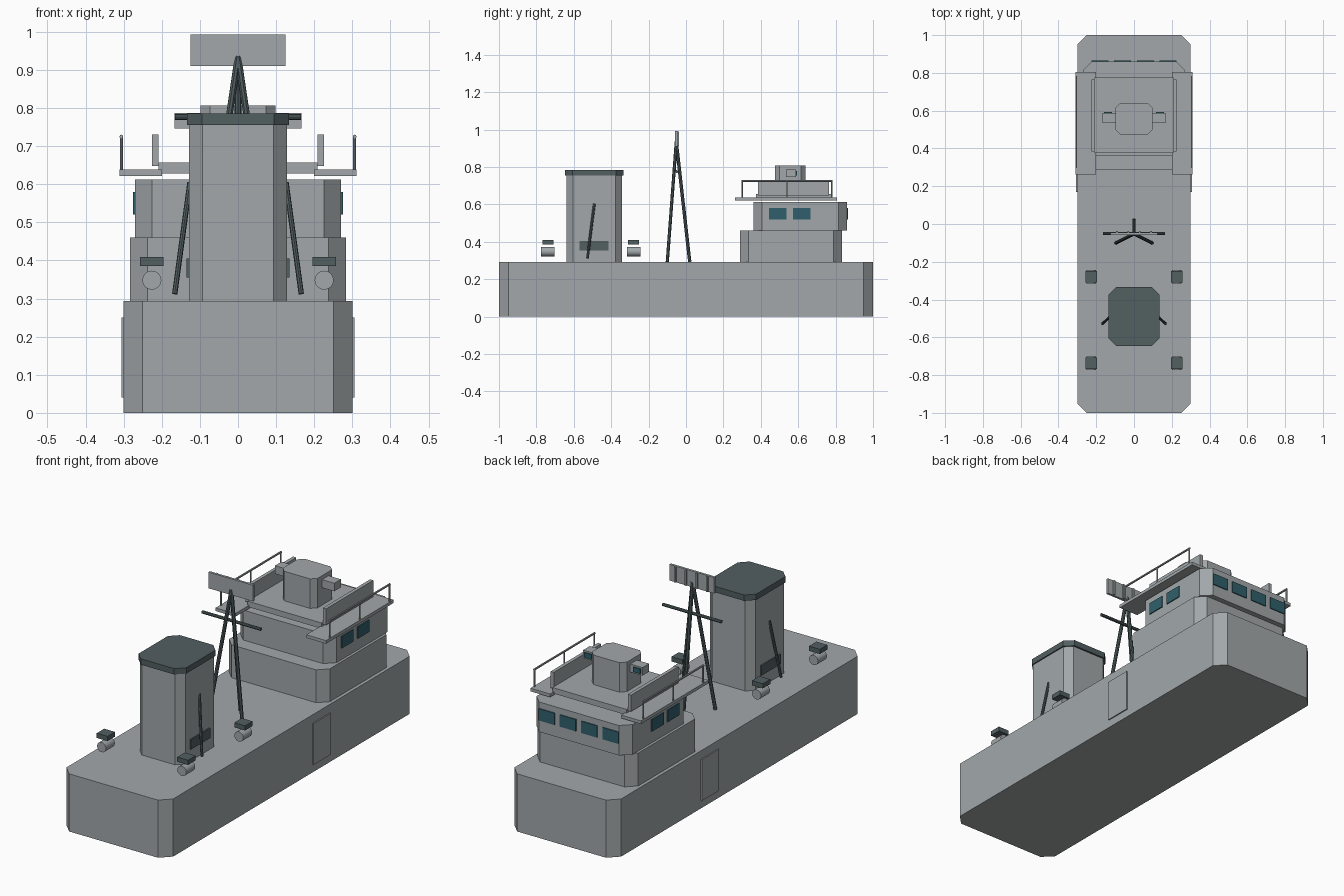
import bpy
import bmesh
from math import pi
from mathutils import Vector

cube = bpy.data.objects.get("Cube")
if cube:
    bpy.data.objects.remove(cube, do_unlink=True)


def material(name, rgb):
    mat = bpy.data.materials.new(name)
    mat.use_nodes = True
    mat.diffuse_color = (*rgb, 1)
    mat.node_tree.nodes["Principled BSDF"].inputs["Base Color"].default_value = (*rgb, 1)
    return mat


GREY = material("light grey paint", (0.36, 0.39, 0.4))
DARK = material("dark slate paint", (0.085, 0.115, 0.12))
GLASS = material("teal glass", (0.03, 0.115, 0.15))


def finish(name, bm, mat):
    mesh = bpy.data.meshes.new(name)
    bmesh.ops.recalc_face_normals(bm, faces=bm.faces)
    bm.to_mesh(mesh)
    bm.free()
    mesh.materials.append(mat)
    obj = bpy.data.objects.new(name, mesh)
    bpy.context.collection.objects.link(obj)
    return obj


def block(name, xs, ys, zs, mat=GREY, chamfer=0):
    """Box between pairs of limits, with optional cut vertical corners."""
    bm = bmesh.new()
    bmesh.ops.create_cube(bm, size=1)
    for v in bm.verts:
        v.co = [sum(r) / 2 + c * (r[1] - r[0]) for r, c in zip((xs, ys, zs), v.co)]
    if chamfer:
        upright = [e for e in bm.edges
                   if abs(e.verts[0].co.z - e.verts[1].co.z) > 1e-4]
        bmesh.ops.bevel(bm, geom=upright, offset=chamfer, segments=1, affect='EDGES')
    return finish(name, bm, mat)


def rod(name, start, end, radius, mat=DARK, sides=8):
    start, end = Vector(start), Vector(end)
    axis = end - start
    bm = bmesh.new()
    bmesh.ops.create_cone(bm, cap_ends=True, segments=sides, radius1=radius,
                          radius2=radius, depth=axis.length)
    obj = finish(name, bm, mat)
    obj.rotation_mode = 'QUATERNION'
    obj.rotation_quaternion = axis.to_track_quat('Z', 'Y')
    obj.location = (start + end) / 2
    return obj


def side_block(name, s, xs, ys, zs, mat=GREY):
    return block(name, sorted((s * xs[0], s * xs[1])), ys, zs, mat)


# Hull and deckhouses
block("hull", (-0.3, 0.3), (-1, 1), (0, 0.293), chamfer=0.05)
block("lower_deckhouse", (-0.283, 0.283), (0.288, 0.833), (0.293, 0.46), chamfer=0.045)
block("bridge", (-0.27, 0.27), (0.362, 0.86), (0.46, 0.612), chamfer=0.045)
block("bridge_roof", (-0.208, 0.208), (0.375, 0.775), (0.628, 0.657))
block("director_house", (-0.098, 0.098), (0.475, 0.64), (0.657, 0.807), chamfer=0.025)

# Forward bridge windows
for i in range(4):
    x = -0.18 + 0.12 * i
    block(f"forward_window_{i + 1}", (x - 0.045, x + 0.045), (0.858, 0.865),
          (0.52, 0.58), GLASS)

# Funnel
block("funnel", (-0.128, 0.128), (-0.64, -0.342), (0.293, 0.757), chamfer=0.035)
block("funnel_cap", (-0.134, 0.134), (-0.647, -0.333), (0.755, 0.785), DARK, 0.04)

# Paired side parts
for s, side in ((1, "left"), (-1, "right")):
    side_block(f"{side}_hull_door", s, (0.298, 0.306), (0.17, 0.31), (0.04, 0.25))
    for n, y in enumerate((0.443, 0.571)):
        side_block(f"{side}_side_window_{n + 1}", s, (0.268, 0.275),
                   (y, y + 0.094), (0.52, 0.58), GLASS)

    # Bridge wing with railing and screen
    side_block(f"{side}_bridge_wing", s, (0.2, 0.311), (0.263, 0.806), (0.622, 0.638))
    side_block(f"{side}_wing_screen", s, (0.208, 0.226), (0.385, 0.765), (0.647, 0.73))
    for n, y in enumerate((0.3, 0.54, 0.78)):
        rod(f"{side}_rail_post_{n + 1}", (s * 0.306, y, 0.638), (s * 0.306, y, 0.725),
            0.004, GREY)
    rod(f"{side}_top_rail", (s * 0.306, 0.296, 0.725), (s * 0.306, 0.784, 0.725),
        0.005, GREY)

    # Rangefinder arms on the director house
    side_block(f"{side}_rangefinder", s, (0.09, 0.167), (0.535, 0.588), (0.746, 0.787))
    side_block(f"{side}_rangefinder_glass", s, (0.117, 0.158), (0.586, 0.594),
               (0.754, 0.779), GLASS)

    # Funnel vents and stays
    side_block(f"{side}_funnel_vent", s, (0.126, 0.135), (-0.57, -0.415),
               (0.355, 0.405), DARK)
    rod(f"{side}_funnel_stay", (s * 0.166, -0.527, 0.312), (s * 0.126, -0.49, 0.605),
        0.007)

    # Deck winches with covers
    for n, y in enumerate((-0.738, -0.28)):
        drum = rod(f"{side}_winch_drum_{n + 1}", (s * 0.226, y - 0.036, 0.348),
                   (s * 0.226, y + 0.036, 0.348), 0.025, GREY, 16)
        for p in drum.data.polygons:
            p.use_smooth = len(p.vertices) == 4
        for e in drum.data.edges:
            a, b = (drum.data.vertices[i].co.z for i in e.vertices)
            e.use_edge_sharp = abs(a - b) < 1e-4
        side_block(f"{side}_winch_cover_{n + 1}", s, (0.196, 0.257),
                   (y - 0.03, y + 0.03), (0.385, 0.409), DARK)

    rod(f"{side}_mast_leg", (s * 0.095, -0.1, 0.293), (0, -0.052, 0.935), 0.009)

# Mast, yard and ribbed aerial panel
rod("aft_mast_leg", (0, 0.02, 0.293), (0, -0.052, 0.935), 0.009)
rod("mast_yard", (-0.165, -0.05, 0.776), (0.165, -0.05, 0.776), 0.008)
block("aerial_panel", (-0.125, 0.125), (-0.058, -0.046), (0.91, 0.992))
for i in range(4):
    x = -0.09 + 0.06 * i
    block(f"aerial_rib_{i + 1}", (x - 0.004, x + 0.004), (-0.046, -0.038), (0.912, 0.99))
